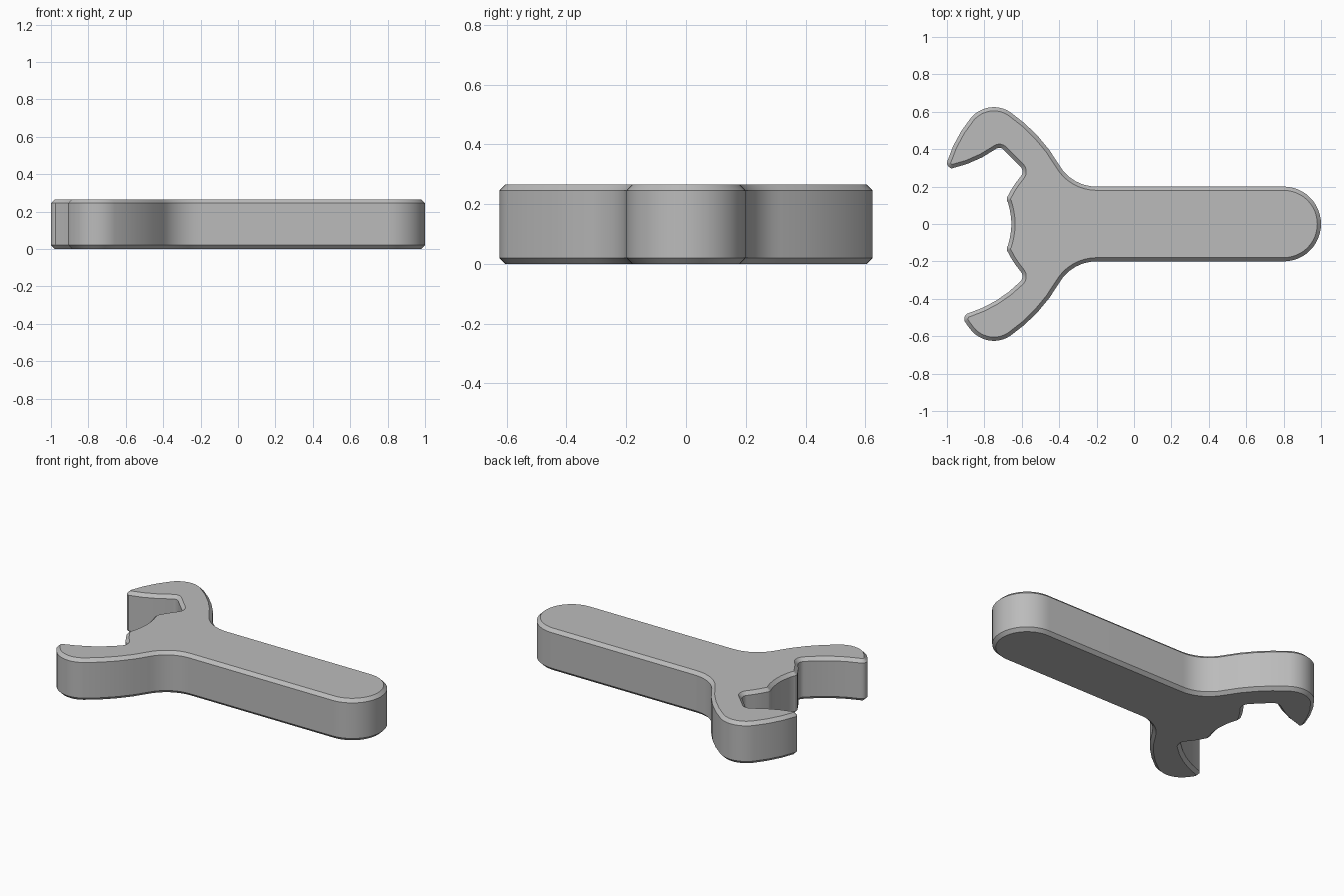
import bpy, bmesh, math
from mathutils import Vector

if "Cube" in bpy.data.objects:
    bpy.data.objects.remove(bpy.data.objects["Cube"])

HEIGHT, CHAMFER = 0.265, 0.02


def trace(nodes):
    """Turn (x, y, bulge) nodes into points; a bulge above zero turns left."""
    points = []
    for (x, y, bulge), (next_x, next_y, _) in zip(nodes, nodes[1:]):
        start, end = Vector((x, y)), Vector((next_x, next_y))
        points.append(start)
        if not bulge:
            continue
        sweep = 4 * math.atan(bulge)
        chord = end - start
        normal = Vector((-chord.y, chord.x))
        centre = (start + end) / 2 + normal / (2 * math.tan(sweep / 2))
        steps = max(3, math.ceil(abs(sweep) / math.radians(8)))
        for i in range(1, steps):
            a = sweep * i / steps
            r = start - centre
            points.append(centre + Vector((r.x * math.cos(a) - r.y * math.sin(a),
                                           r.x * math.sin(a) + r.y * math.cos(a))))
    return points + [Vector(nodes[-1][:2])]


def mirrored(points):
    return [Vector((p.x, -p.y)) for p in reversed(points)]


# Handle, shoulder and back of the jaw, shared by both sides
back = trace([(1, 0, 0.414), (0.8, 0.2, 0), (-0.2, 0.2, -0.27),
              (-0.4, 0.315, 0.11), (-0.66, 0.597, 0.15), (-0.75, 0.625, 0)])
# Longer, hooked jaw
long_jaw = trace([(-0.75, 0.625, 0.21), (-0.87, 0.57, 0.1), (-1, 0.33, 0.35),
                  (-0.975, 0.297, 0.1), (-0.74, 0.4, -0.35), (-0.7, 0.4, 0),
                  (-0.61, 0.31, 0)])
# Throat, shared by both sides
throat = trace([(-0.61, 0.31, -0.4), (-0.605, 0.255, 0.06), (-0.677, 0.145, 0.3),
                (-0.674, 0.115, -0.07), (-0.655, 0, 0)])
# Shorter jaw
short_jaw = trace([(-0.61, -0.31, -0.12), (-0.885, -0.477, 0.45),
                   (-0.905, -0.52, 0.05), (-0.86, -0.58, 0.19), (-0.75, -0.625, 0)])

outline = []
for section in (back, long_jaw, throat, mirrored(throat), short_jaw, mirrored(back)):
    outline += section[:-1]

# Extrude the outline and chamfer both rims
bm = bmesh.new()
base = bm.faces.new([bm.verts.new((p.x, p.y, 0)) for p in outline])
top = bmesh.ops.extrude_face_region(bm, geom=[base], use_keep_orig=True)
bmesh.ops.translate(bm, vec=(0, 0, HEIGHT),
                    verts=[v for v in top["geom"] if isinstance(v, bmesh.types.BMVert)])
bmesh.ops.recalc_face_normals(bm, faces=bm.faces)
rims = [e for e in bm.edges if abs(e.verts[0].co.z - e.verts[1].co.z) < 0.001]
bmesh.ops.bevel(bm, geom=rims, offset=CHAMFER, segments=1, affect='EDGES',
                clamp_overlap=False)
bmesh.ops.recalc_face_normals(bm, faces=bm.faces)

mesh = bpy.data.meshes.new("wrench")
bm.to_mesh(mesh)
bm.free()
wrench = bpy.data.objects.new("wrench", mesh)
bpy.context.collection.objects.link(wrench)

# Plain grey metal
grey = bpy.data.materials.new("grey_metal")
grey.use_nodes = True
colour = (0.5, 0.5, 0.5, 1)
grey.diffuse_color = colour
grey.node_tree.nodes["Principled BSDF"].inputs["Base Color"].default_value = colour
mesh.materials.append(grey)

# Smooth curves with crisp chamfers
bpy.context.view_layer.objects.active = wrench
wrench.select_set(True)
bpy.ops.object.shade_smooth_by_angle(angle=math.radians(30))
